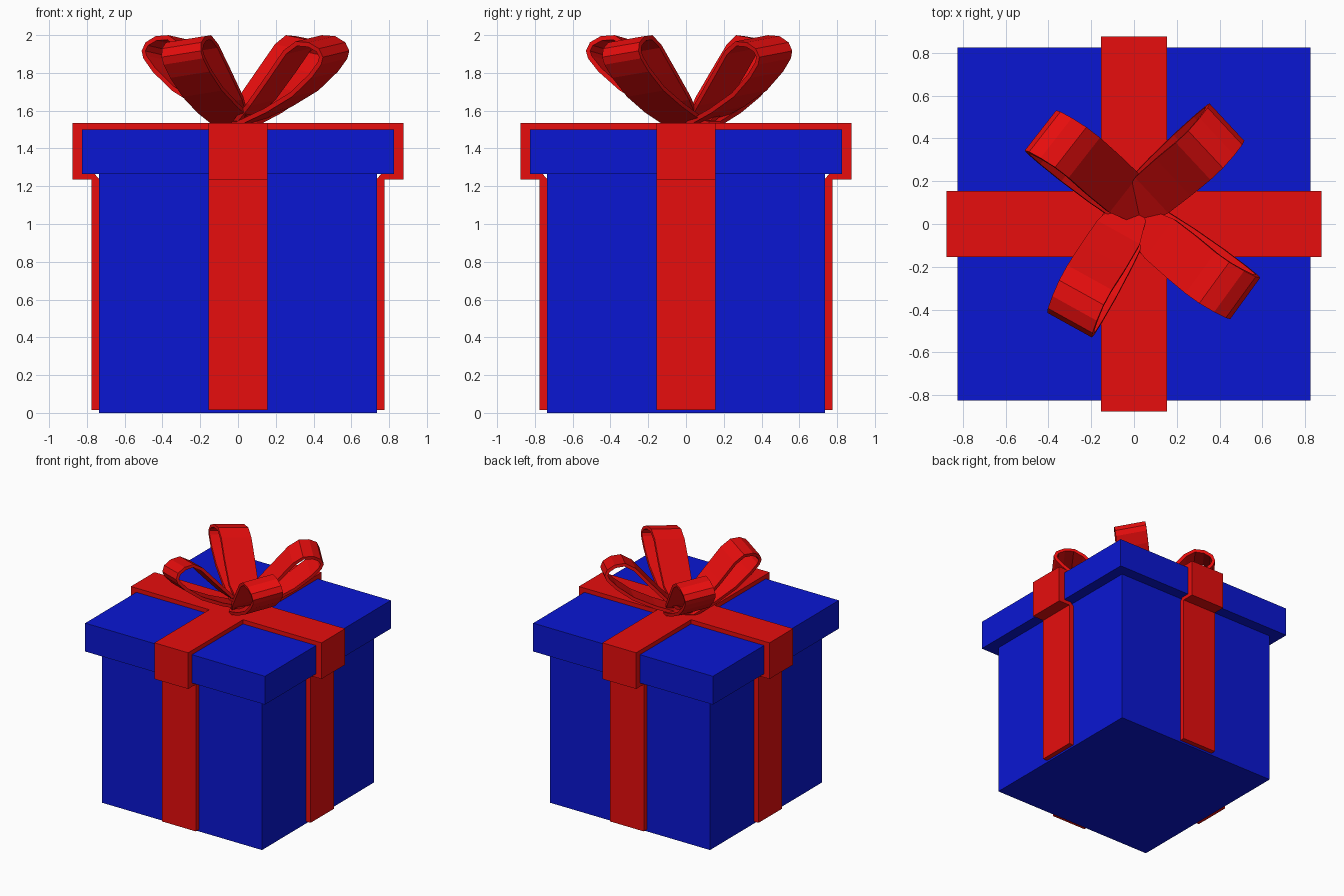
import bpy
from math import cos, sin, radians
from mathutils import Vector

if "Cube" in bpy.data.objects:
    bpy.data.objects.remove(bpy.data.objects["Cube"])


def material(name, rgb):
    m = bpy.data.materials.new(name)
    m.diffuse_color = (*rgb, 1)
    m.use_nodes = True
    m.node_tree.nodes["Principled BSDF"].inputs["Base Color"].default_value = m.diffuse_color
    return m


BLUE = material("blue_paper", (0.003, 0.008, 0.65))
RED = material("red_ribbon", (0.8, 0.004, 0.004))


def mesh_object(name, verts, faces, mat):
    me = bpy.data.meshes.new(name)
    me.from_pydata(verts, [], faces)
    me.materials.append(mat)
    ob = bpy.data.objects.new(name, me)
    bpy.context.collection.objects.link(ob)
    return ob


def box(name, half, z0, z1):
    bpy.ops.mesh.primitive_cube_add(size=1, location=(0, 0, (z0 + z1) / 2))
    ob = bpy.context.object
    ob.name = name
    ob.scale = (2 * half, 2 * half, z1 - z0)
    ob.data.materials.append(BLUE)


# Box and lid
box("box_body", 0.735, 0.0, 1.265)
box("box_lid", 0.825, 1.265, 1.50)

# Flat ribbons: paired outer/inner profile points, swept across the width
OUTER = [(0.775, 0.015), (0.775, 1.235), (0.875, 1.235), (0.875, 1.535)]
INNER = [(0.735, 0.015), (0.735, 1.24), (0.76, 1.265), (0.825, 1.265), (0.825, 1.50)]
INNER_PAIRED = [INNER[0], INNER[1], INNER[2], INNER[3], INNER[4]]
OUTER_PAIRED = [OUTER[0], (0.775, 1.225), OUTER[1], OUTER[2], OUTER[3]]


def mirrored(path):
    return path + [(-x, z) for x, z in reversed(path)]


def band(name, turned):
    w = 0.155
    verts, faces = [], []
    for (xo, zo), (xi, zi) in zip(mirrored(OUTER_PAIRED), mirrored(INNER_PAIRED)):
        for x, y, z in ((xo, -w, zo), (xo, w, zo), (xi, w, zi), (xi, -w, zi)):
            verts.append((-y, x, z) if turned else (x, y, z))
    n = len(verts) // 4
    for i in range(n - 1):
        for k in range(4):
            a, b = 4 * i + k, 4 * i + (k + 1) % 4
            faces.append((a, b, b + 4, a + 4))
    faces += [(3, 2, 1, 0), tuple(range(4 * n - 4, 4 * n))]
    mesh_object(name, verts, faces, RED)


band("ribbon_across", False)
band("ribbon_front_to_back", True)

# Bow loops: teardrop path as (reach, height, half width)
LOOP = [(-0.04, 1.53, 0.08), (0.02, 1.535, 0.115), (0.20, 1.605, 0.12),
        (0.37, 1.69, 0.12), (0.50, 1.79, 0.12), (0.565, 1.86, 0.12),
        (0.58, 1.90, 0.12), (0.56, 1.945, 0.12), (0.50, 1.978, 0.12),
        (0.42, 1.983, 0.12), (0.34, 1.935, 0.12), (0.22, 1.80, 0.12),
        (0.09, 1.66, 0.115), (-0.03, 1.56, 0.08)]
ROLL = radians(8)


def bow_loop(name, base, angle):
    a = radians(angle)
    out = Vector((cos(a), sin(a), 0))
    left = Vector((-sin(a), cos(a), 0))
    side = left * cos(ROLL) + Vector((0, 0, sin(ROLL)))
    verts = []
    for r, z, w in LOOP:
        shift = (z - (1.53 + 0.64 * r)) * sin(ROLL)
        mid = Vector((*base, z)) + out * r - left * shift
        verts += [mid + side * w, mid - side * w]
    for v in verts:
        v.z = max(v.z, 1.515)
    faces = [(2 * i, 2 * i + 2, 2 * i + 3, 2 * i + 1) for i in range(len(LOOP) - 1)]
    ob = mesh_object(name, verts, faces, RED)
    mod = ob.modifiers.new("thickness", "SOLIDIFY")
    mod.thickness = 0.025
    mod.offset = -1


bow_loop("bow_loop_back_right", (0.01, 0.08), 43)
bow_loop("bow_loop_back_left", (0.02, 0.08), 142)
bow_loop("bow_loop_front_left", (-0.02, 0.035), 241)
bow_loop("bow_loop_front_right", (0.05, -0.007), -36)
